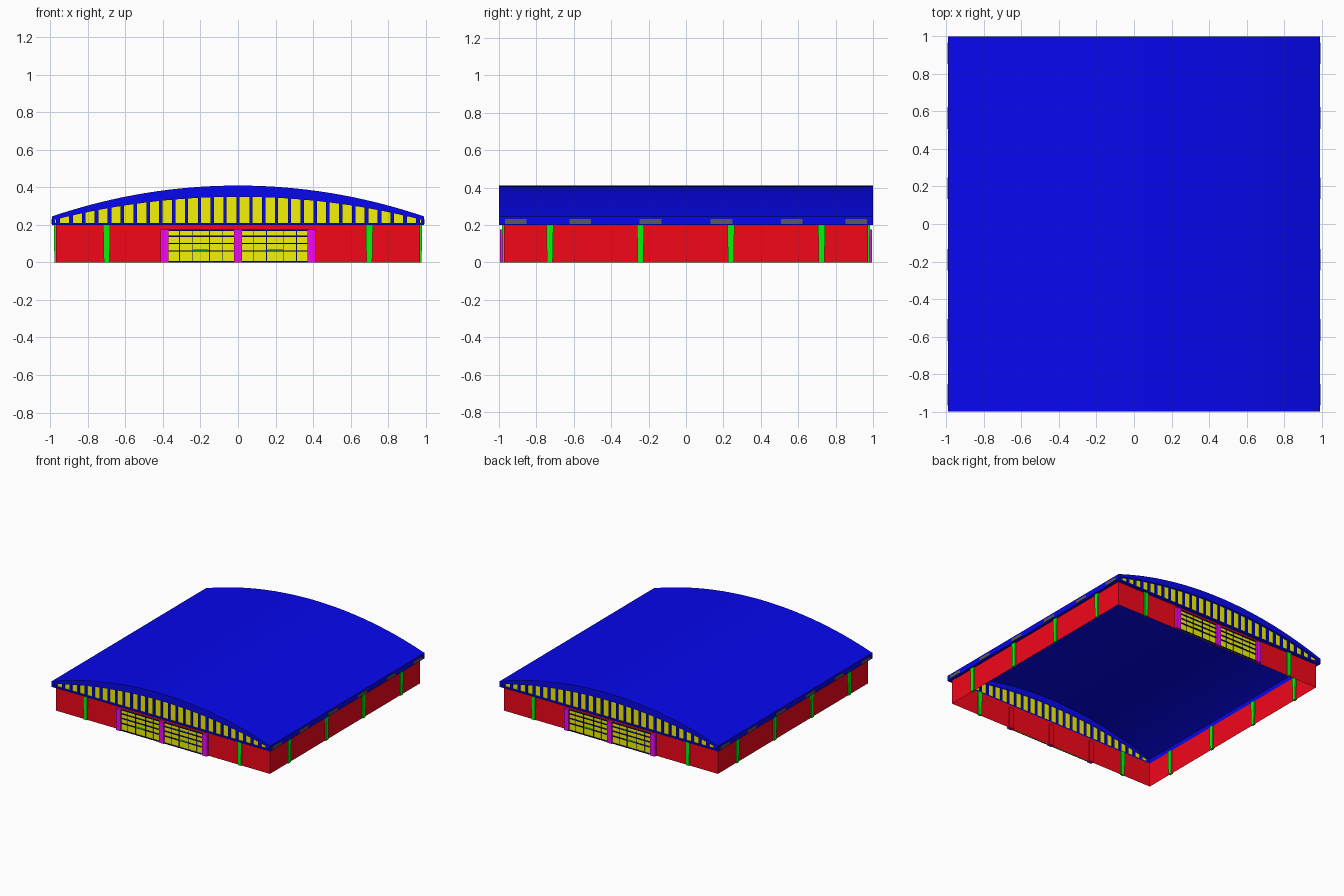
import bpy, bmesh, math
from mathutils import Matrix

if "Cube" in bpy.data.objects:
    bpy.data.objects.remove(bpy.data.objects["Cube"])


def mat(name, rgb):
    m = bpy.data.materials.new(name)
    m.diffuse_color = (*rgb, 1)
    m.use_nodes = True
    m.node_tree.nodes["Principled BSDF"].inputs["Base Color"].default_value = m.diffuse_color
    return m


BLUE = mat("blue", (0.002, 0.002, 0.86))
NAVY = mat("navy", (0.002, 0.002, 0.2))
RED = mat("red", (0.9, 0.002, 0.01))
GREEN = mat("green", (0.002, 0.9, 0.004))
YELLOW = mat("yellow", (0.9, 0.9, 0.002))
MAGENTA = mat("magenta", (0.9, 0.002, 0.9))
GREY = mat("dark_grey", (0.1, 0.1, 0.1))


def finish(bm, name, material=None):
    me = bpy.data.meshes.new(name)
    bmesh.ops.recalc_face_normals(bm, faces=bm.faces)
    bm.to_mesh(me)
    bm.free()
    ob = bpy.data.objects.new(name, me)
    bpy.context.collection.objects.link(ob)
    if material:
        me.materials.append(material)
    return ob


def add_box(bm, x0, x1, y0, y1, z0, z1):
    m = Matrix.Translation(((x0 + x1) / 2, (y0 + y1) / 2, (z0 + z1) / 2))
    m = m @ Matrix.Diagonal((x1 - x0, y1 - y0, z1 - z0, 1))
    return bmesh.ops.create_cube(bm, size=1, matrix=m)["verts"]


def add_prism(bm, profile, y0, y1):
    """Extrude an xz profile along y."""
    f = bm.faces.new([bm.verts.new((x, y0, z)) for x, z in profile])
    ext = bmesh.ops.extrude_face_region(bm, geom=[f])["geom"]
    vs = [v for v in ext if isinstance(v, bmesh.types.BMVert)]
    bmesh.ops.translate(bm, verts=vs, vec=(0, y1 - y0, 0))


def arc_z(x, half, edge, top):
    r = (half ** 2 + (top - edge) ** 2) / (2 * (top - edge))
    return top - r + math.sqrt(r * r - x * x)


def inner_z(x):
    return arc_z(x, 0.977, 0.228, 0.35)


# Barrel roof: deep end rims and a thin main span
N = 32
steps = [2 * i / N - 1 for i in range(N + 1)]
outer = [(0.992 * t, arc_z(0.992 * t, 0.992, 0.245, 0.41)) for t in steps]
inner = [(-0.977 * t, inner_z(-0.977 * t)) for t in steps]
ceiling = [(-0.975 * t, arc_z(0.975 * t, 0.975, 0.24, 0.402)) for t in steps]


def roof_part(name, under, y0, y1):
    bm = bmesh.new()
    under = [(0.975, 0.2)] + under + [(-0.975, 0.2)]
    add_prism(bm, [(-0.992, 0.2)] + outer + [(0.992, 0.2)] + under, y0, y1)
    ob = finish(bm, name, BLUE)
    bpy.ops.object.select_all(action='DESELECT')
    bpy.context.view_layer.objects.active = ob
    ob.select_set(True)
    bpy.ops.object.shade_smooth_by_angle(angle=math.radians(20))


roof_part("roof", ceiling, -0.98, 0.98)
roof_part("front_roof_rim", inner, -1, -0.98)
roof_part("back_roof_rim", inner, 0.98, 1)

# Thin open walls
bm = bmesh.new()
add_box(bm, -0.97, 0.97, -0.972, 0.972, 0, 0.2)
bmesh.ops.delete(bm, geom=[f for f in bm.faces if abs(f.normal.z) > 0.5],
                 context='FACES_ONLY')
finish(bm, "walls", RED)

# Tapered wall columns, wider at the top
bm = bmesh.new()
spots = [(s * 0.97, y, 0) for s in (-1, 1) for y in (-0.728, -0.243, 0.24, 0.725)]
spots += [(x, s * 0.972, 1) for s in (-1, 1) for x in (-0.7, 0.7)]
for x, y, turned in spots:
    dx, dy = (0.019, 0.011) if turned else (0.011, 0.019)
    for v in add_box(bm, x - dx, x + dx, y - dy, y + dy, 0, 0.2):
        if v.co.z < 0.1:
            v.co.x = x + (v.co.x - x) * 0.8
            v.co.y = y + (v.co.y - y) * 0.8
finish(bm, "columns", GREEN)

# Grey eave vents
bm = bmesh.new()
for s in (-1, 1):
    for y in (-0.91, -0.565, -0.19, 0.19, 0.565, 0.91):
        x = sorted((s * 0.985, s * 0.995))
        add_box(bm, *x, y - 0.058, y + 0.058, 0.206, 0.231)
finish(bm, "eave_vents", GREY)

for side, s in (("front", -1), ("back", 1)):
    def span(a, b):
        return sorted((s * a, s * b))

    # Gable glazing under the arch
    bm = bmesh.new()
    prof = [(-0.977, 0.2)] + [(-x, z) for x, z in inner] + [(0.977, 0.2)]
    bm.faces.new([bm.verts.new((x, s * 0.985, z)) for x, z in prof])
    finish(bm, side + "_gable_glass", YELLOW)

    # Sill and mullions
    bm = bmesh.new()
    add_box(bm, -0.985, 0.985, *span(0.972, 0.998), 0.199, 0.21)
    for i in range(-14, 15):
        x = i * 0.0685
        w = 0.008 + 0.0002 * abs(i)
        add_box(bm, x - w, x + w, *span(0.976, 0.996), 0.205, inner_z(x) + 0.003)
    finish(bm, side + "_gable_mullions", BLUE)

    # Door posts, with red backs showing inside
    posts, backs = bmesh.new(), bmesh.new()
    for x in (-0.392, 0, 0.392):
        add_box(posts, x - 0.021, x + 0.021, *span(0.973, 0.994), 0, 0.176)
        add_box(backs, x - 0.021, x + 0.021, *span(0.964, 0.971), 0, 0.176)
    finish(posts, side + "_door_posts", MAGENTA)
    finish(backs, side + "_post_backs", RED)

    # Double doors, their rails and handles
    doors, rails, handles = bmesh.new(), bmesh.new(), bmesh.new()
    for c in (-0.197, 0.197):
        add_box(doors, c - 0.176, c + 0.176, *span(0.974, 0.98), 0, 0.174)
        for z in (0.004, 0.062, 0.102, 0.14, 0.172):
            add_box(rails, c - 0.175, c + 0.175, *span(0.978, 0.988), z - 0.003, z + 0.003)
        for dx in (-0.115, -0.045, 0.045, 0.115):
            add_box(rails, c + dx - 0.0015, c + dx + 0.0015, *span(0.978, 0.984), 0.003, 0.17)
        add_box(handles, c - 0.04, c + 0.04, *span(0.978, 0.99), 0.064, 0.068)
    finish(doors, side + "_doors", YELLOW)
    finish(rails, side + "_door_rails", NAVY)
    finish(handles, side + "_door_handles", GREEN)
